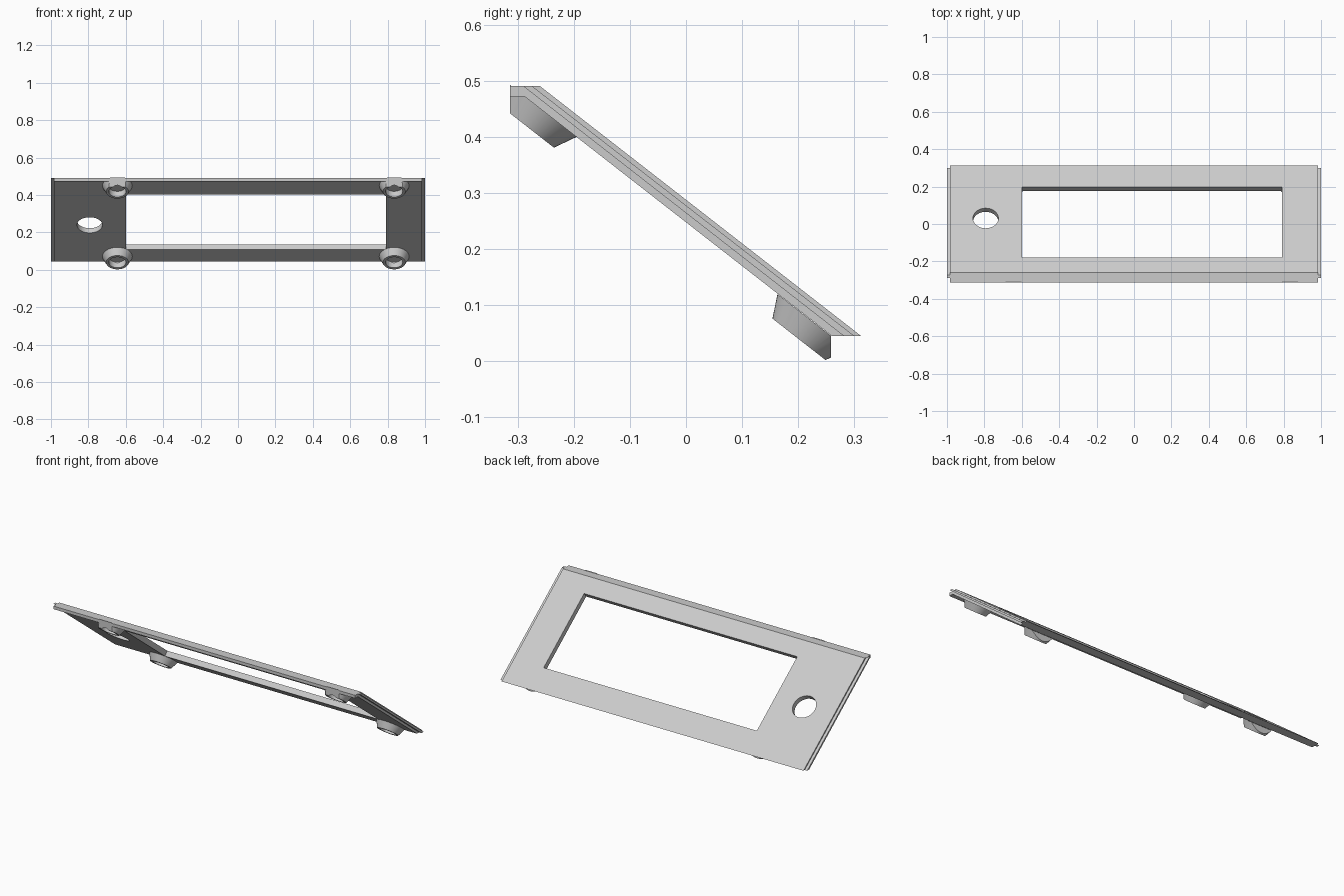
import bpy, bmesh, math
from mathutils import Vector, Matrix

cube = bpy.data.objects.get("Cube")
if cube:
    bpy.data.objects.remove(cube, do_unlink=True)

grey = bpy.data.materials.new("light grey plastic")
grey.use_nodes = True
colour = (0.6, 0.6, 0.6, 1)
grey.diffuse_color = colour
grey.node_tree.nodes["Principled BSDF"].inputs["Base Color"].default_value = colour

TILT = Matrix.Rotation(-math.atan2(0.445, 0.57), 4, 'X')
FRONT, BACK, TOP, BASE = -0.314, 0.312, 0.49, 0.045


def make(name, bm):
    bmesh.ops.recalc_face_normals(bm, faces=bm.faces)
    mesh = bpy.data.meshes.new(name)
    bm.to_mesh(mesh)
    bm.free()
    mesh.materials.append(grey)
    obj = bpy.data.objects.new(name, mesh)
    bpy.context.collection.objects.link(obj)
    return obj


def extrude_profile(name, profile, x0, x1):
    bm = bmesh.new()
    face = bm.faces.new([bm.verts.new((x0, y, z)) for y, z in profile])
    result = bmesh.ops.extrude_face_region(bm, geom=[face])
    verts = [v for v in result["geom"] if isinstance(v, bmesh.types.BMVert)]
    bmesh.ops.translate(bm, verts=verts, vec=(x1 - x0, 0, 0))
    return make(name, bm)


def cut(obj, bm):
    cutter = make("cutter", bm)
    cutter.hide_render = True
    mod = obj.modifiers.new("cut", 'BOOLEAN')
    mod.operation, mod.solver, mod.object = 'DIFFERENCE', 'EXACT', cutter
    bpy.context.view_layer.objects.active = obj
    bpy.ops.object.modifier_apply(modifier=mod.name)
    bpy.data.objects.remove(cutter, do_unlink=True)


# Sloping face plate with a flat top lip
panel = extrude_profile("face_plate", [
    (FRONT, TOP), (-0.26, TOP), (BACK, BASE), (0.26, BASE),
    (-0.288, 0.472), (FRONT, 0.472)], -0.984, 0.984)

# Display window, cut square to the slope
bm = bmesh.new()
window = Matrix.Translation((0.095, 0.003, 0.273)) @ TILT
bmesh.ops.create_cube(bm, size=1, matrix=window @ Matrix.Diagonal((1.39, 0.477, 0.2, 1)))
cut(panel, bm)

# Round knob hole
bm = bmesh.new()
bmesh.ops.create_cone(bm, cap_ends=True, segments=48, radius1=0.068, radius2=0.068,
                      depth=0.2, matrix=Matrix.Translation((-0.793, 0.031, 0.264)) @ TILT)
cut(panel, bm)

# Thin sliding tongues on both ends
tongue = [(-0.29, TOP), (-0.274, TOP), (0.3, BASE), (0.281, BASE)]
for name, x0, x1 in (("left_tongue", 0.984, 1.0), ("right_tongue", -1.0, -0.984)):
    extrude_profile(name, tongue, x0, x1)


# Tapered hollow screw bosses, trimmed flush with the plate's front and back
def boss(name, x, y, z, trim_y, side):
    bm = bmesh.new()
    outline = [(0, 0), (0.08, 0), (0.06, -0.04), (0.046, -0.04), (0.046, -0.002), (0, -0.002)]
    verts = [bm.verts.new((r, 0, h)) for r, h in outline]
    edges = [bm.edges.new(pair) for pair in zip(verts, verts[1:])]
    bmesh.ops.spin(bm, geom=verts + edges, cent=(0, 0, 0), axis=(0, 0, 1),
                   angle=math.tau, steps=48, use_duplicate=False)
    bmesh.ops.remove_doubles(bm, verts=bm.verts, dist=0.0001)
    bmesh.ops.transform(bm, matrix=Matrix.Translation((x, y, z)) @ TILT, verts=bm.verts)
    result = bmesh.ops.bisect_plane(
        bm, geom=bm.verts[:] + bm.edges[:] + bm.faces[:], plane_co=Vector((0, trim_y, 0)),
        plane_no=Vector((0, side, 0)), clear_outer=True)
    rim = [e for e in result["geom_cut"] if isinstance(e, bmesh.types.BMEdge)]
    bmesh.ops.edgenet_fill(bm, edges=rim)
    obj = make(name, bm)
    bpy.ops.object.select_all(action='DESELECT')
    obj.select_set(True)
    bpy.context.view_layer.objects.active = obj
    bpy.ops.object.shade_smooth_by_angle(angle=math.radians(30))


for side_name, x in (("right", -0.645), ("left", 0.835)):
    boss("front_%s_boss" % side_name, x, -0.258, 0.449, FRONT, -1)
    boss("back_%s_boss" % side_name, x, 0.226, 0.0705, 0.258, 1)
